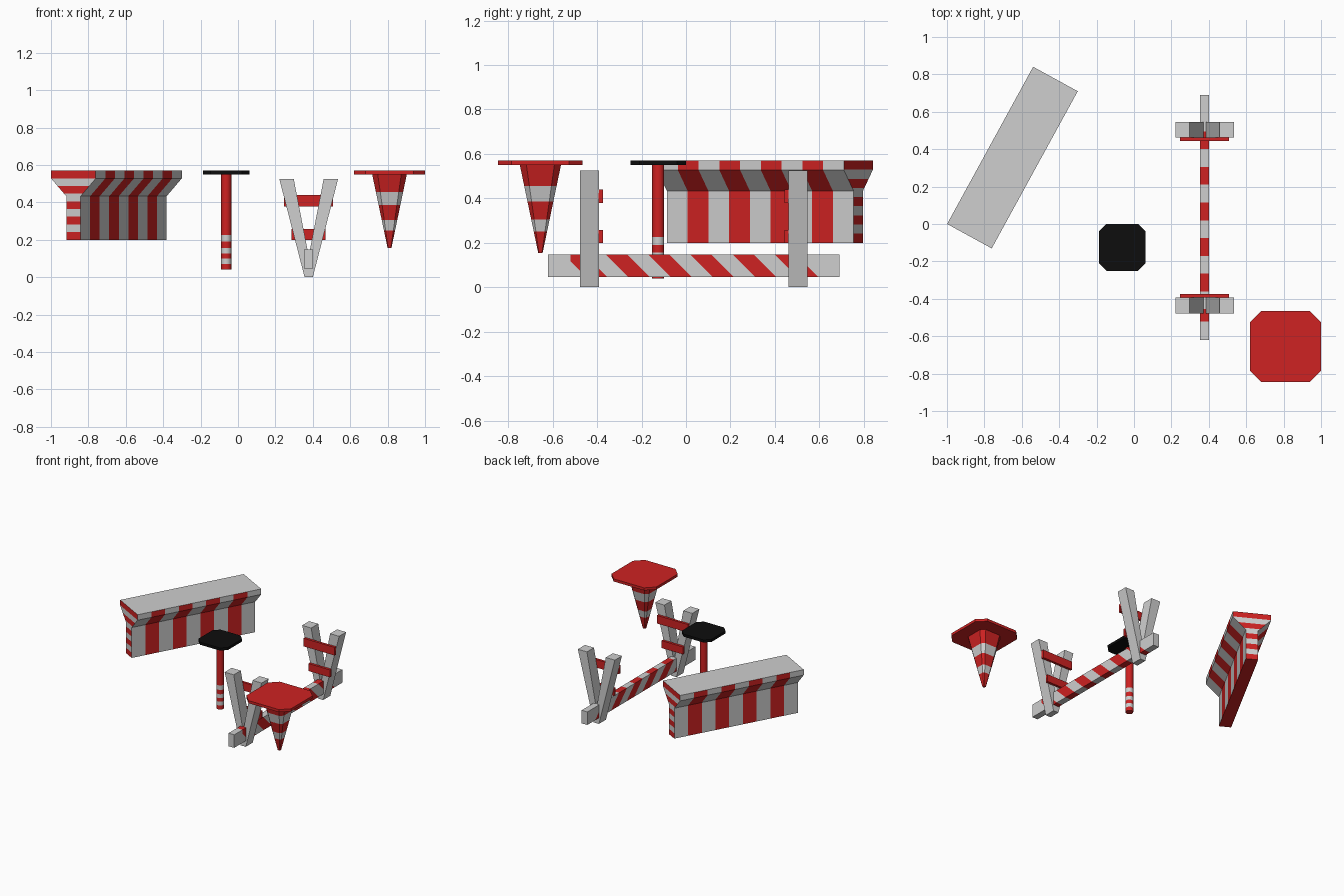
import bpy, bmesh, math
from mathutils import Vector, Matrix

if "Cube" in bpy.data.objects:
    bpy.data.objects.remove(bpy.data.objects["Cube"])


def material(name, rgb):
    m = bpy.data.materials.new(name)
    m.use_nodes = True
    m.diffuse_color = (*rgb, 1)
    m.node_tree.nodes["Principled BSDF"].inputs["Base Color"].default_value = (*rgb, 1)
    return m


WHITE = material("white paint", (0.62, 0.62, 0.62))
RED = material("red paint", (0.62, 0.016, 0.016))
BLACK = material("black rubber", (0.004, 0.004, 0.004))


def finish(bm, name, mats, loc=(0, 0, 0), angle=0.0):
    bmesh.ops.recalc_face_normals(bm, faces=bm.faces)
    mesh = bpy.data.meshes.new(name)
    bm.to_mesh(mesh)
    bm.free()
    for m in mats:
        mesh.materials.append(m)
    ob = bpy.data.objects.new(name, mesh)
    ob.matrix_world = Matrix.Translation(loc) @ Matrix.Rotation(angle, 4, "Z")
    bpy.context.collection.objects.link(ob)
    return ob


def loft(rings):
    """Join equal-sized rings of points into a capped solid."""
    bm = bmesh.new()
    loops = [[bm.verts.new(p) for p in ring] for ring in rings]
    for a, b in zip(loops, loops[1:]):
        for i in range(len(a)):
            j = (i + 1) % len(a)
            bm.faces.new((a[i], a[j], b[j], b[i]))
    bm.faces.new(loops[0])
    bm.faces.new(loops[-1])
    return bm


def prism_y(outline, y0, y1):
    return loft([[(x, y, z) for x, z in outline] for y in (y0, y1)])


def box(x0, x1, y0, y1, z0, z1):
    return prism_y([(x0, z0), (x1, z0), (x1, z1), (x0, z1)], y0, y1)


def cut(bm, point, normal):
    bmesh.ops.bisect_plane(bm, geom=bm.verts[:] + bm.edges[:] + bm.faces[:],
                           plane_co=point, plane_no=normal)


def cut_square(r, z, ratio=0.68):
    """Square ring with its corners cut off."""
    c = r * ratio
    return [(c, -r, z), (r, -c, z), (r, c, z), (c, r, z),
            (-c, r, z), (-r, c, z), (-r, -c, z), (-c, -r, z)]


def circle(r, z, n=16):
    return [(r * math.cos(math.tau * i / n), r * math.sin(math.tau * i / n), z)
            for i in range(n)]


def band_levels(bm, levels):
    """Alternate red (0) and white (1) upward between the levels."""
    for z in levels:
        cut(bm, (0, 0, z), (0, 0, 1))
    for f in bm.faces:
        z = f.calc_center_median().z
        f.material_index = sum(z > level for level in levels) % 2


# Traffic cone, resting point down
CONE = (0.81, -0.655, 0)
cone = loft([cut_square(0.01, 0.155), cut_square(0.093, 0.552)])
band_levels(cone, (0.25, 0.305, 0.385, 0.455))
finish(cone, "cone_body", [RED, WHITE], CONE)
finish(loft([cut_square(0.19, 0.55), cut_square(0.19, 0.57)]), "cone_base", [RED], CONE)

# Marker post with its rubber base
POST = (-0.063, -0.125, 0)
post = loft([circle(0.027, 0.04), circle(0.027, 0.552)])
band_levels(post, (0.07, 0.1, 0.127, 0.157, 0.19, 0.225))
post_ob = finish(post, "marker_post", [RED, WHITE], POST)
for ob in bpy.context.selected_objects:
    ob.select_set(False)
post_ob.select_set(True)
bpy.context.view_layer.objects.active = post_ob
bpy.ops.object.shade_smooth_by_angle()
finish(loft([cut_square(0.125, 0.55), cut_square(0.125, 0.57)]), "post_base", [BLACK], POST)

# Trestle rail with slanted stripes between plain ends
MID = 0.378
BAR_LOW, BAR_TOP = 0.047, 0.147
PITCH, FIRST = 0.19, -0.55
rail = box(MID - 0.024, MID + 0.024, -0.62, 0.69, BAR_LOW, BAR_TOP)
for y in (-0.52, 0.595):
    cut(rail, (0, y, 0), (0, 1, 0))
for k in range(12):
    cut(rail, (0, FIRST + k * PITCH / 2, BAR_TOP), (0, 1, 1))
for f in rail.faces:
    c = f.calc_center_median()
    phase = ((c.y + c.z - BAR_TOP - FIRST) / PITCH) % 1
    f.material_index = int(phase < 0.5 and -0.52 < c.y < 0.595)
finish(rail, "trestle_rail", [WHITE, RED])

# Trestle legs and their cross slats
for end, y, inner in (("front", -0.435, 1), ("back", 0.504, -1)):
    for side, s in (("right", -1), ("left", 1)):
        leg = [(MID + s * x, z) for x, z in
               ((0.157, 0.525), (0.08, 0.525), (-0.022, 0), (0.022, 0))]
        finish(prism_y(leg, y - 0.0425, y + 0.0425), f"{end}_{side}_leg", [WHITE])
    for name, half, z0, z1 in (("upper", 0.131, 0.378, 0.44), ("lower", 0.091, 0.2, 0.257)):
        ys = sorted((y + inner * 0.042, y + inner * 0.061))
        finish(box(MID - half, MID + half, *ys, z0, z1), f"{end}_{name}_slat", [RED])

# Road barrier with a flared foot, upright stripes on its sides and level ones on its ends
HALF = 0.479
right_half = [(0.0435, 0.2), (0.0435, 0.433), (0.136, 0.528), (0.136, 0.57)]
outline = right_half + [(-x, z) for x, z in reversed(right_half)]
barrier = prism_y(outline, -HALF, HALF)
COUNT = 9
step_y, step_z = 2 * HALF / COUNT, 0.37 / COUNT
for i in range(1, COUNT):
    cut(barrier, (0, -HALF + i * step_y, 0), (0, 1, 0))
barrier.normal_update()
ends = [f for f in barrier.faces if abs(f.normal.y) > 0.9]
for i in range(1, COUNT):
    ends = [f for f in barrier.faces if abs(f.normal.y) > 0.9]
    geom = set(ends)
    for f in ends:
        geom.update(f.edges)
        geom.update(f.verts)
    bmesh.ops.bisect_plane(barrier, geom=list(geom), plane_co=(0, 0, 0.2 + i * step_z),
                           plane_no=(0, 0, 1))
    barrier.normal_update()
bmesh.ops.recalc_face_normals(barrier, faces=barrier.faces)
for f in barrier.faces:
    c = f.calc_center_bounds()
    if abs(f.normal.y) > 0.9:
        f.material_index = (int((c.z - 0.2) / step_z) + 1) % 2
    elif f.normal.z < -0.9:
        f.material_index = 1
    elif f.normal.z < 0.9:
        f.material_index = int((c.y + HALF) / step_y) % 2
finish(barrier, "road_barrier", [WHITE, RED], (-0.65, 0.355, 0), math.radians(-28.7))
